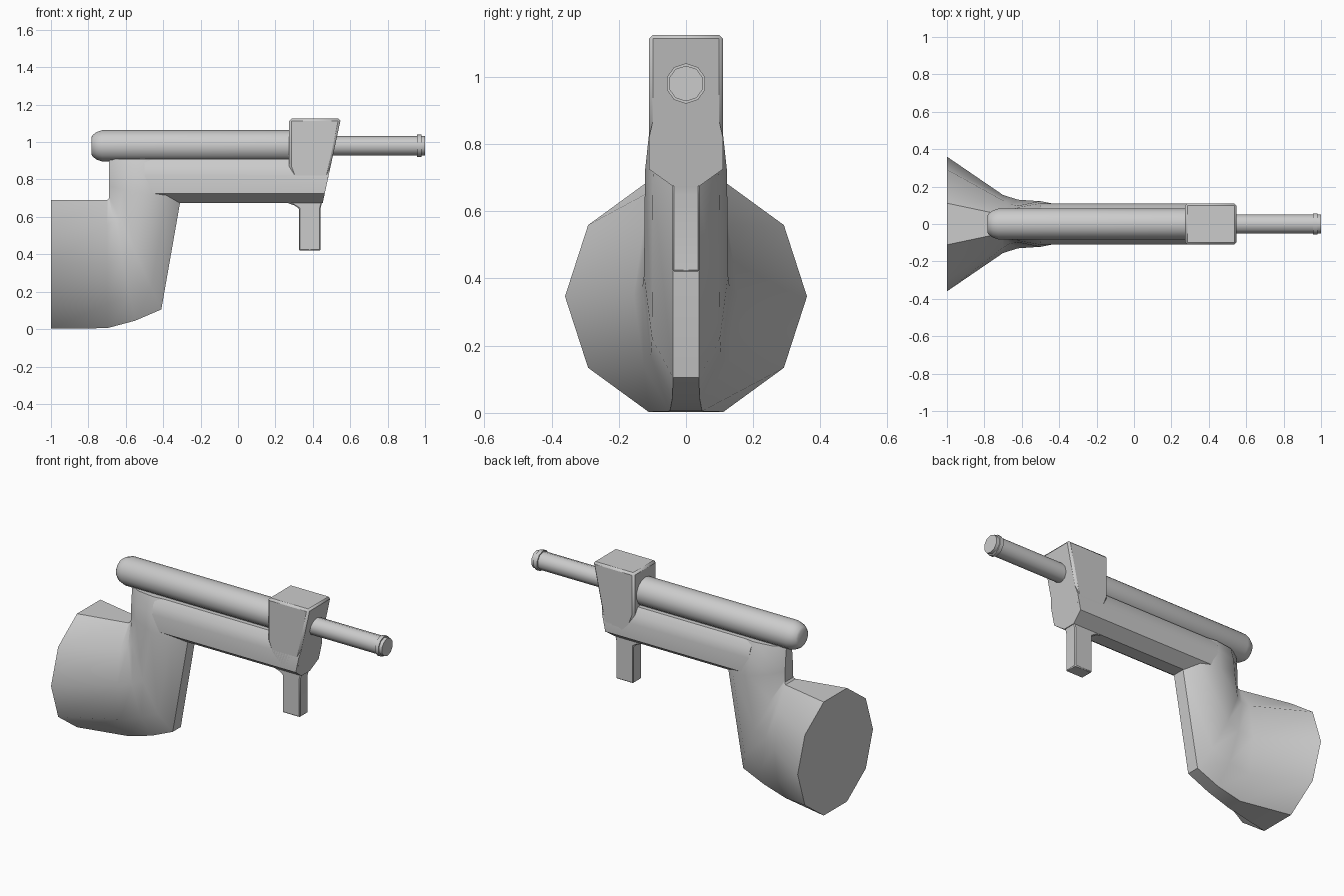
import bpy, bmesh
from math import sin, cos, pi, radians

if "Cube" in bpy.data.objects:
    bpy.data.objects.remove(bpy.data.objects["Cube"])


def finish(name, bm, angle=35, bevel=0):
    bmesh.ops.recalc_face_normals(bm, faces=bm.faces)
    mesh = bpy.data.meshes.new(name)
    bm.to_mesh(mesh)
    bm.free()
    ob = bpy.data.objects.new(name, mesh)
    bpy.context.collection.objects.link(ob)
    if bevel:
        mod = ob.modifiers.new("soft_edges", 'BEVEL')
        mod.width = bevel
        mod.segments = 1
        mod.limit_method = 'ANGLE'
    bpy.context.view_layer.objects.active = ob
    ob.select_set(True)
    bpy.ops.object.shade_smooth_by_angle(angle=radians(angle))
    ob.select_set(False)
    return ob


def loft(name, rings, angle=35, bevel=0):
    """Skin a list of equal-length point rings and cap both ends."""
    bm = bmesh.new()
    rows = [[bm.verts.new(p) for p in ring] for ring in rings]
    n = len(rows[0])
    for a, b in zip(rows, rows[1:]):
        for i in range(n):
            j = (i + 1) % n
            bm.faces.new((a[i], a[j], b[j], b[i]))
    bm.faces.new(rows[0])
    bm.faces.new(rows[-1])
    return finish(name, bm, angle, bevel)


def decagon(a, b, w):
    """Ten-sided ring whose flats touch a and b in the xz plane; half width w."""
    ring = []
    for i in range(10):
        t = i * 2 * pi / 10
        f = 0.5 + 0.5 * sin(t) / sin(radians(72))
        ring.append((a[0] + (b[0] - a[0]) * f, w * cos(t), a[1] + (b[1] - a[1]) * f))
    return ring


def lathe(name, profile, z, sides):
    """Revolve (x, radius) points about a line along x at height z."""
    return loft(name, [[(x, r * cos((i + .5) * 2 * pi / sides), z + r * sin((i + .5) * 2 * pi / sides))
                        for i in range(sides)] for x, r in profile], 40)


def slab(name, outline, w, bevel):
    """Extrude an xz outline symmetrically across y."""
    return loft(name, [[(x, s * w, z) for x, z in outline] for s in (-1, 1)], 30, bevel)


# Wide rear socket bending up into the handle
loft("handle_and_socket", [decagon(*r) for r in (
    ((-1.0, .69), (-1.0, .003), .36),
    ((-.70, .69), (-.70, .005), .155),
    ((-.69, .70), (-.55, .045), .13),
    ((-.69, .715), (-.41, .105), .125),
    ((-.69, .765), (-.31, .675), .122),
    ((-.69, .83), (-.32, .83), .11),
    ((-.69, .91), (-.33, .91), .078))], 40)

# Long body with chamfered underside and sloped nose
half = [(.04, .675), (.11, .725), (.11, .82), (.098, .87), (.07, .91)]
section = half + [(-y, z) for y, z in reversed(half)]
loft("body", [[(-.5, y, z) for y, z in section],
              [(.453 + (z - .675) * .215, y, z) for y, z in section]], 35)

# Raised front block
slab("front_block", [(.273, 1.125), (.55, 1.125), (.464, .726), (.36, .74),
                     (.30, .80), (.273, .87)], .11, .012)

# Small front grip with flared top
slab("front_grip", [(.26, .69), (.26, .676), (.30, .662), (.326, .645), (.326, .42),
                    (.442, .42), (.442, .65), (.453, .69)], .04, .005)

# Upper tube with rounded back
lathe("upper_tube", [(-.783, .048), (-.775, .06), (-.755, .074), (-.725, .084), (.35, .084)], .98, 14)

# Thin front rod with end ring
lathe("front_rod", [(.4, .053), (.957, .053), (.957, .06), (.98, .06), (.98, .053), (1.0, .053)], .98, 10)
